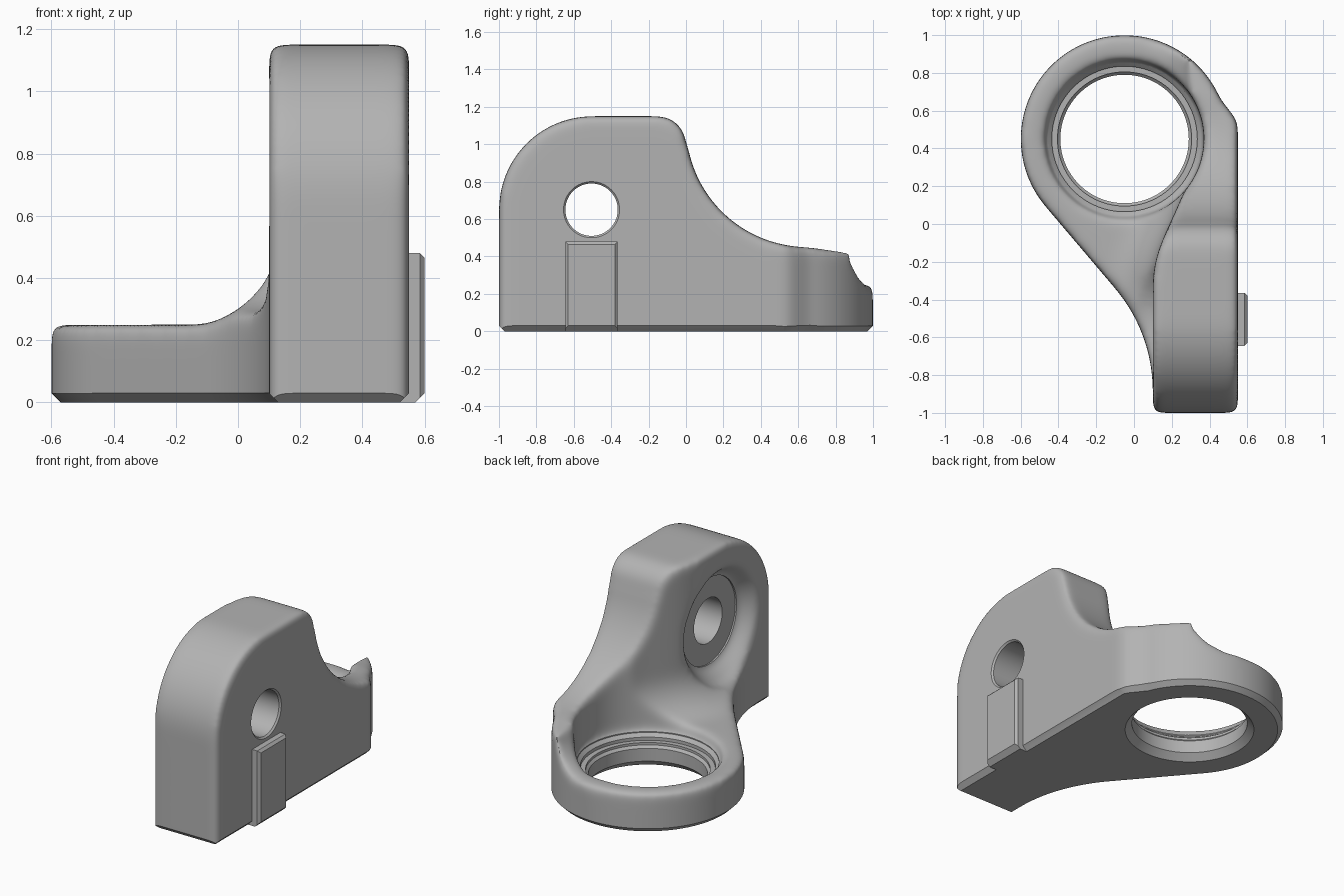
import bpy, bmesh
from math import sin, cos, acos, pi, radians
from mathutils import Vector

old = bpy.data.objects.get("Cube")
if old:
    bpy.data.objects.remove(old, do_unlink=True)

grey = bpy.data.materials.new("plain grey")
grey.use_nodes = True
grey.diffuse_color = (0.45, 0.45, 0.45, 1)
grey.node_tree.nodes["Principled BSDF"].inputs["Base Color"].default_value = grey.diffuse_color


def loft(name, loops):
    """Closed solid through a list of equal-length point loops."""
    bm = bmesh.new()
    rings = [[bm.verts.new(p) for p in loop] for loop in loops]
    n = len(rings[0])
    for a, b in zip(rings, rings[1:]):
        for i in range(n):
            j = (i + 1) % n
            bm.faces.new((a[i], a[j], b[j], b[i]))
    bm.faces.new(rings[0])
    bm.faces.new(rings[-1])
    bmesh.ops.recalc_face_normals(bm, faces=bm.faces)
    mesh = bpy.data.meshes.new(name)
    bm.to_mesh(mesh)
    bm.free()
    mesh.materials.append(grey)
    obj = bpy.data.objects.new(name, mesh)
    bpy.context.scene.collection.objects.link(obj)
    return obj


def turned(name, axis, centre, profile, n=96):
    """Solid of revolution from (position along axis, radius) pairs."""
    loops = []
    for t, r in profile:
        loop = []
        for i in range(n):
            u = centre[0] + r * cos(2 * pi * i / n)
            v = centre[1] + r * sin(2 * pi * i / n)
            loop.append((t, u, v) if axis == "x" else (u, v, t))
        loops.append(loop)
    return loft(name, loops)


def arc(cx, cy, r, start, end, n):
    return [(cx + r * cos(radians(start + (end - start) * i / n)),
             cy + r * sin(radians(start + (end - start) * i / n))) for i in range(n + 1)]


def offset(points, d):
    """Move a counter-clockwise outline outwards by d."""
    result = []
    for i, p in enumerate(points):
        a, b, c = Vector(points[i - 1]), Vector(p), Vector(points[(i + 1) % len(points)])
        e, f = (b - a).normalized(), (c - b).normalized()
        n1, n2 = Vector((e.y, -e.x)), Vector((f.y, -f.x))
        result.append(b + (n1 + n2) * d / (1 + n1.dot(n2)))
    return result


def layer(points, z):
    return [(p[0], p[1], z) for p in points]


# Plan outline: wall foot, ring, and the sweeping tail between them
RING = (-0.05, 0.45)
outline = [(0.1, -1), (0.55, -1), (0.55, 0.53), (0.53, 0.57), (0.49, 0.62)]
outline += arc(*RING, 0.55, 22.4, 220.3, 80)
outline += arc(-0.74, -0.885, 0.84, 40.3, 0, 20)

# Side outline of the wall as (y, height)
side = [(-1.1, 0.6)] + arc(-0.5, 0.65, 0.5, 180, 90, 24)
side += [(-0.4, 1.15), (-0.3, 1.15), (-0.22, 1.15)]
side += arc(-0.15, 1.0, 0.15, 90, 0, 10)
side += arc(0.65, 1.1, 0.65, 190, 270, 32)
side += [(0.8, 0.43), (1.2, 0.43)]


def cross_section(y, h):
    """Plate, concave fillet and wall at one position along the body."""
    t = min(max((y + 0.3) / 0.65, 0), 1)
    wall = 0.1 + 0.2 * t * t * (3 - 2 * t)
    r = 0.25
    top = min(h - 0.02, 0.5)
    sweep = acos((0.5 - top) / r)
    curve = [(wall - r + r * sin(sweep * i / 14), 0.5 - r * cos(sweep * i / 14))
             for i in range(14, -1, -1)]
    pts = [(-0.8, -0.1), (0.7, -0.1), (0.7, h), (curve[0][0], h)] + curve + [(-0.8, r)]
    return [(x, y, z) for x, z in pts]


body = loft("bracket_body", [cross_section(y, h) for y, h in side])
cutters = []


def boolean(cutter, operation):
    mod = body.modifiers.new(cutter.name, "BOOLEAN")
    mod.operation, mod.solver, mod.object = operation, "EXACT", cutter
    cutter.hide_render = True
    cutters.append(cutter)


# Rough shape: plan outline, bearing pocket and flared recess in the wall
boolean(loft("plan_block", [layer(outline, -0.2), layer(outline, 1.4)]), "INTERSECT")
boolean(turned("pocket", "z", RING, [(0.18, 0.42), (1.5, 0.42)]), "DIFFERENCE")
HOLE = (-0.505, 0.65)
boolean(turned("recess", "x", HOLE, [(-0.4, 0.36), (0.09, 0.36), (0.2, 0.28)]), "DIFFERENCE")

# Soft cast edges
remesh = body.modifiers.new("cast_surface", "REMESH")
remesh.mode = "VOXEL"
remesh.voxel_size = 0.013
smooth = body.modifiers.new("rounded_edges", "SMOOTH")
smooth.factor, smooth.iterations = 1.0, 30

# Machined details: chamfered underside, stepped bore, cross hole
boolean(loft("underside", [layer(offset(outline, -0.03), 0),
                           layer(offset(outline, 0.01), 0.04),
                           layer(offset(outline, 0.01), 1.4)]), "INTERSECT")
boolean(turned("bore", "z", RING, [
    (-0.03, 0.41), (0.04, 0.34), (0.12, 0.34), (0.135, 0.355), (0.15, 0.355),
    (0.15, 0.385), (0.17, 0.385), (0.19, 0.405), (0.3, 0.405)]), "DIFFERENCE")
boolean(turned("cross_hole", "x", HOLE, [
    (-0.1, 0.27), (0.2, 0.27), (0.2, 0.14), (0.54, 0.14), (0.57, 0.17)]), "DIFFERENCE")

# Bake the finished body and discard the cutters
graph = bpy.context.evaluated_depsgraph_get()
finished = bpy.data.meshes.new_from_object(body.evaluated_get(graph))
body.modifiers.clear()
body.data = finished
finished.materials.clear()
finished.materials.append(grey)
for cutter in cutters:
    bpy.data.objects.remove(cutter, do_unlink=True)

# Raised pad on the outer face of the wall
pad_loops = []
for x, half, low, high in ((0.5, 0.14, 0, 0.48), (0.57, 0.14, 0, 0.48),
                           (0.585, 0.14, 0.015, 0.48), (0.6, 0.125, 0.03, 0.465)):
    y = HOLE[0]
    pad_loops.append([(x, y - half, low), (x, y + half, low),
                      (x, y + half, high), (x, y - half, high)])
pad = loft("side_pad", pad_loops)

for obj in (body, pad):
    bpy.ops.object.select_all(action="DESELECT")
    obj.select_set(True)
    bpy.context.view_layer.objects.active = obj
    bpy.ops.object.shade_smooth_by_angle(angle=radians(30))
